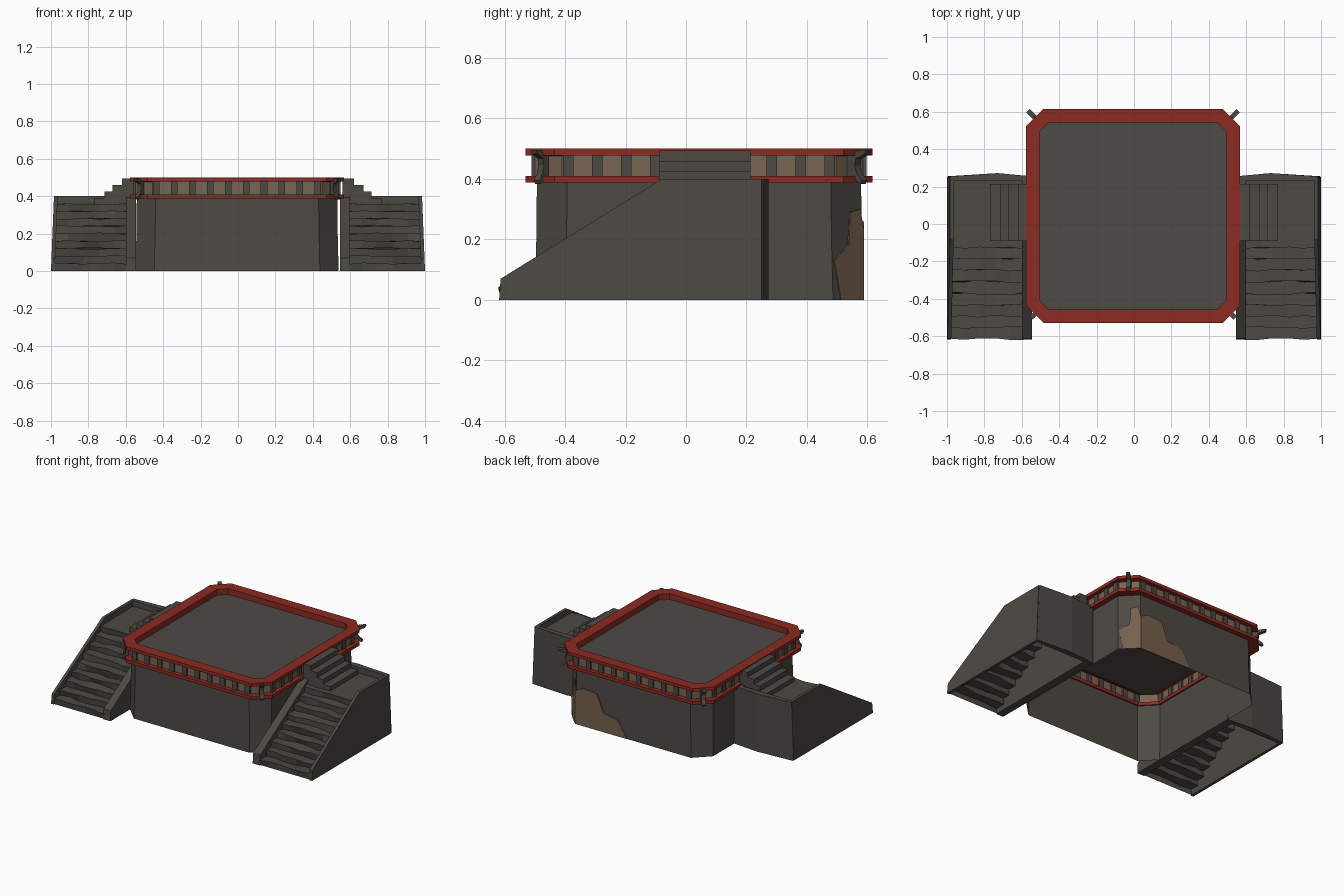
import bpy, bmesh, math, random
from mathutils import Vector, Matrix

random.seed(4)
cube = bpy.data.objects.get("Cube")
if cube:
    bpy.data.objects.remove(cube, do_unlink=True)

CX, CY = -0.005, 0.043   # centre of the platform


def material(name, rgb):
    m = bpy.data.materials.new(name)
    m.use_nodes = True
    m.diffuse_color = (*rgb, 1)
    m.node_tree.nodes["Principled BSDF"].inputs["Base Color"].default_value = (*rgb, 1)
    return m


STONE = material("grey stone", (0.075, 0.068, 0.058))
FLOOR = material("floor grey", (0.074, 0.069, 0.061))
RED = material("red trim", (0.26, 0.024, 0.016))
TAN = material("tan panel", (0.19, 0.128, 0.085))
BRICK = material("exposed brown", (0.18, 0.115, 0.07))


def build(name, bm, mat, mirror=False, recalc=True):
    if recalc:
        bmesh.ops.recalc_face_normals(bm, faces=bm.faces)
    me = bpy.data.meshes.new(name)
    bm.to_mesh(me)
    bm.free()
    me.materials.append(mat)
    ob = bpy.data.objects.new(name, me)
    bpy.context.collection.objects.link(ob)
    if mirror:
        ob.modifiers.new("Mirror", "MIRROR").use_mirror_merge = False
    return ob


def octagon(half, cut, z):
    """Square ring of points with cut corners, centred on the platform."""
    a, b = half, half - cut
    pts = [(b, -a), (a, -b), (a, b), (b, a), (-b, a), (-a, b), (-a, -b), (-b, -a)]
    return [Vector((CX + x, CY + y, z)) for x, y in pts]


def loft(name, rings, mat, closed=False):
    """Join octagon rings into a shell; closed joins the last to the first."""
    bm = bmesh.new()
    loops = [[bm.verts.new(p) for p in octagon(*r)] for r in rings]
    pairs = list(zip(loops, loops[1:]))
    if closed:
        pairs.append((loops[-1], loops[0]))
    for lo, hi in pairs:
        for i in range(8):
            j = (i + 1) % 8
            bm.faces.new((lo[i], lo[j], hi[j], hi[i]))
    return build(name, bm, mat)


def extrude(bm, pts, place, a, b):
    """Extrude a 2D profile from a to b; place maps (u, v, depth) to a point."""
    lo = [bm.verts.new(place(u, v, a)) for u, v in pts]
    hi = [bm.verts.new(place(u, v, b)) for u, v in pts]
    bm.faces.new(lo)
    bm.faces.new(hi[::-1])
    for i in range(len(pts)):
        j = (i + 1) % len(pts)
        bm.faces.new((lo[i], lo[j], hi[j], hi[i]))


# Platform walls, open underneath
WALL, CUT = 0.543, 0.1
loft("base_wall", [(WALL, CUT, 0), (0.538, CUT, 0.2), (0.536, CUT, 0.395)], STONE)

# Red trim rings, panel band between them, sunken floor
loft("lower_trim", [(0.525, 0.09, 0.388), (0.573, 0.095, 0.388),
                    (0.573, 0.095, 0.41), (0.525, 0.09, 0.41)], RED, True)
loft("upper_trim", [(0.5, 0.05, 0.455), (0.545, 0.09, 0.478), (0.573, 0.095, 0.478),
                    (0.573, 0.095, 0.5), (0.5, 0.05, 0.5)], RED, True)
loft("panel_band", [(0.543, 0.09, 0.405), (0.543, 0.09, 0.482)], TAN)
bm = bmesh.new()
bm.faces.new([bm.verts.new(p) for p in octagon(0.503, 0.05, 0.46)])
build("platform_floor", bm, FLOOR)

# Grey blocks spaced along the band on all four sides
bm = bmesh.new()
for side in range(4):
    turn = Matrix.Translation((CX, CY, 0)) @ Matrix.Rotation(side * math.pi / 2, 4, "Z")
    for k in range(10):
        spot = Matrix.Translation(((k - 4.5) * 0.096, -0.543, 0.444))
        size = Matrix.Diagonal((0.035, 0.022, 0.074, 1))
        bmesh.ops.create_cube(bm, size=1, matrix=turn @ spot @ size)
build("band_blocks", bm, STONE)

# Hooked brackets on the cut corners
hook = [(-0.03, 0.41), (0.005, 0.4), (0.03, 0.383), (0.04, 0.395), (0.014, 0.42),
        (0.006, 0.445), (0.012, 0.468), (0.052, 0.482), (0.06, 0.496),
        (0.02, 0.494), (-0.03, 0.48)]
bm = bmesh.new()
reach = (0.573 - 0.0475) * math.sqrt(2) - 0.008
for sx in (-1, 1):
    for sy in (-1, 1):
        out = Vector((sx, sy, 0)).normalized()
        across = Vector((-sy, sx, 0)).normalized()
        scale = 1 if sy > 0 else 0.6

        def place(u, v, d):
            return Vector((CX, CY, v)) + out * (reach + u * scale) + across * d
        extrude(bm, hook, place, -0.013, 0.013)
build("corner_brackets", bm, STONE)

# Exposed patch wrapping one back corner
bm = bmesh.new()
back_y = CY + WALL + 0.003
edge_x = CX + WALL - CUT
back = [(edge_x, 0), (edge_x, 0.23), (0.38, 0.26), (0.27, 0.25), (0.22, 0.13),
        (0.11, 0.11), (0.04, 0)]
extrude(bm, back, lambda u, v, d: Vector((u, back_y + d, v)), -0.006, 0)
corner = [(0, 0), (0, 0.23), (0.012, 0.3), (0.045, 0.29), (0.05, 0.18),
          (0.097, 0.13), (0.076, 0)]
extrude(bm, corner, lambda u, v, d: Vector((edge_x + u + d, back_y - u + d, v)), -0.004, 0)
build("exposed_patch", bm, BRICK)

# Side staircases: sloping parapets, the outer one leaning inward
slope = [(-0.618, 0), (-0.613, 0.07), (-0.5, 0.14), (-0.08, 0.4), (0.25, 0.4), (0.25, 0)]
bm = bmesh.new()
extrude(bm, slope, lambda u, v, d: Vector((d - 0.04 * v, u, v)), 0.98, 1.0)
build("outer_parapet", bm, STONE, True)
bm = bmesh.new()
extrude(bm, slope, lambda u, v, d: Vector((d, u, v)), 0.545, 0.6)
build("inner_parapet", bm, STONE, True)

# Back wall of the landing, bulging slightly in the middle
bm = bmesh.new()
plan = [(0.545, 0.23), (0.98, 0.23), (0.998, 0.255), (0.73, 0.272), (0.545, 0.255)]
extrude(bm, plan, lambda u, v, d: Vector((u - 0.04 * d * (u > 0.9), v, d)), 0, 0.4)
build("landing_back_wall", bm, STONE, True)

# Worn treads and landing as one open strip
RISERS, RISE, RUN = 9, 0.04, 0.061
path = []
for k in range(RISERS):
    y = -0.61 + k * RUN
    path += [(y, k * RISE), (y - 0.006, (k + 1) * RISE)]
path.append((0.24, RISERS * RISE))
xs = [0.59, 0.66, 0.74, 0.83, 0.91, 0.985]
bm = bmesh.new()
rows = []
for n, (y, z) in enumerate(path):
    wear = 0.007 if 0 < n < len(path) - 1 else 0
    rows.append([bm.verts.new((x, y + random.uniform(-wear, wear),
                               z + random.uniform(-wear, wear) * 0.7)) for x in xs])
for lo, hi in zip(rows, rows[1:]):
    for i in range(len(xs) - 1):
        bm.faces.new((lo[i], lo[i + 1], hi[i + 1], hi[i]))
build("stair_treads", bm, STONE, True, recalc=False)

# Short steps from the landing up to the platform
bm = bmesh.new()
steps = [(0.56, 0.35), (0.56, 0.494)]
for x, top, low in ((0.62, 0.494, 0.46), (0.67, 0.46, 0.425),
                    (0.715, 0.425, 0.39), (0.77, 0.39, 0.35)):
    steps += [(x, top), (x, low)]
extrude(bm, steps, lambda u, v, d: Vector((u, d, v)), -0.09, 0.214)
build("landing_steps", bm, STONE, True)
